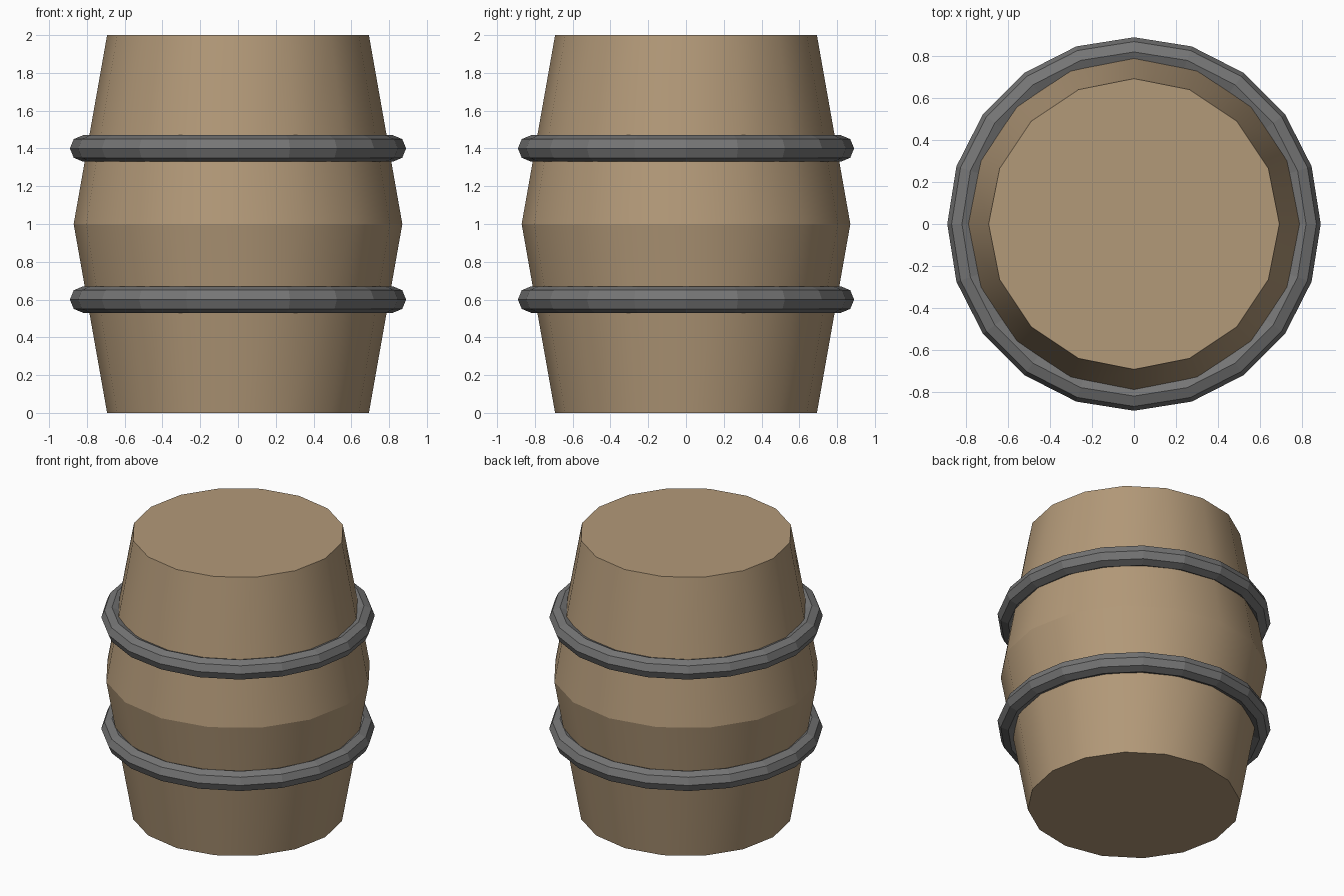
import bpy
import bmesh
import math

if "Cube" in bpy.data.objects:
    bpy.data.objects.remove(bpy.data.objects["Cube"])


def material(name, rgb):
    mat = bpy.data.materials.new(name)
    mat.diffuse_color = (*rgb, 1.0)
    mat.use_nodes = True
    mat.node_tree.nodes["Principled BSDF"].inputs["Base Color"].default_value = mat.diffuse_color
    return mat


wood = material("wood", (0.45, 0.32, 0.19))
iron = material("iron", (0.18, 0.18, 0.18))

# Barrel body: 16-sided, widest at mid height, flat capped ends
SIDES = 16
bm = bmesh.new()
rings = []
for radius, z in ((0.693, 0.0), (0.87, 1.0), (0.693, 2.0)):
    rings.append([bm.verts.new((radius * math.cos(i * math.tau / SIDES),
                                radius * math.sin(i * math.tau / SIDES), z))
                  for i in range(SIDES)])
for low, high in zip(rings, rings[1:]):
    for i in range(SIDES):
        j = (i + 1) % SIDES
        bm.faces.new((low[i], low[j], high[j], high[i])).smooth = True
bm.faces.new(rings[0][::-1])
bm.faces.new(rings[-1])

# Horizontal edges stay crisp, staves blend around the side
for edge in bm.edges:
    a, b = edge.verts
    edge.smooth = abs(a.co.z - b.co.z) > 0.1
mesh = bpy.data.meshes.new("barrel_body")
bm.to_mesh(mesh)
bm.free()
mesh.materials.append(wood)
body = bpy.data.objects.new("barrel_body", mesh)
bpy.context.collection.objects.link(body)

# Metal hoops
for name, z in (("lower_hoop", 0.6), ("upper_hoop", 1.4)):
    bpy.ops.mesh.primitive_torus_add(major_segments=20, minor_segments=8,
                                     major_radius=0.82, minor_radius=0.07,
                                     location=(0, 0, z))
    hoop = bpy.context.object
    hoop.name = name
    hoop.data.materials.append(iron)
    bpy.ops.object.shade_flat()
